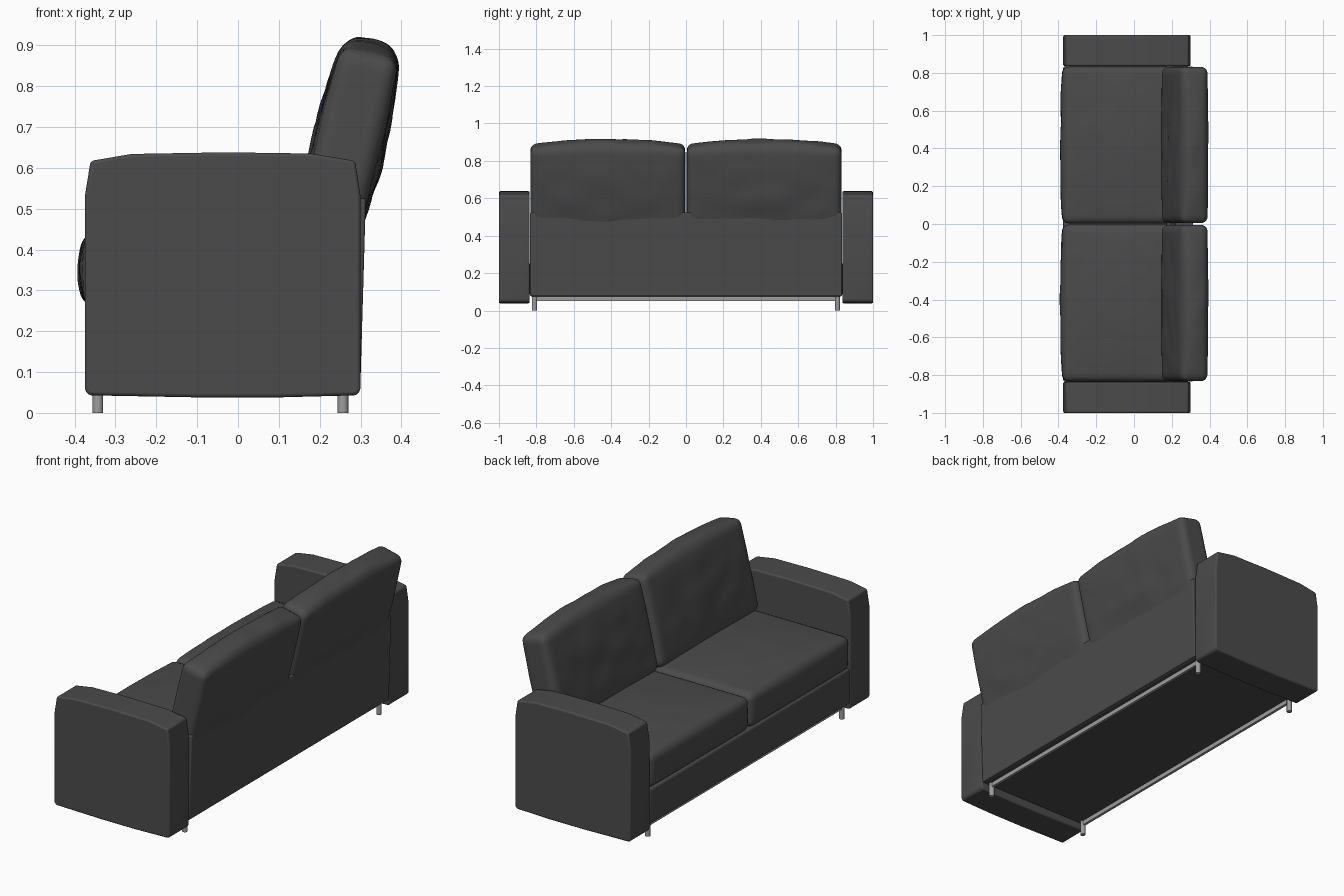
import bpy, bmesh, math
from mathutils import Vector, Matrix, noise

if "Cube" in bpy.data.objects:
    bpy.data.objects.remove(bpy.data.objects["Cube"])


def material(name, rgb):
    m = bpy.data.materials.new(name)
    m.diffuse_color = (*rgb, 1)
    m.use_nodes = True
    m.node_tree.nodes["Principled BSDF"].inputs["Base Color"].default_value = m.diffuse_color
    return m


leather = material("dark grey leather", (0.07, 0.07, 0.07))
steel = material("brushed steel", (0.34, 0.34, 0.34))


def finish(name, bm, mat, bevel=0.0, angle=40):
    bmesh.ops.recalc_face_normals(bm, faces=bm.faces)
    me = bpy.data.meshes.new(name)
    bm.to_mesh(me)
    bm.free()
    ob = bpy.data.objects.new(name, me)
    bpy.context.collection.objects.link(ob)
    me.materials.append(mat)
    if bevel:
        b = ob.modifiers.new("soft edges", 'BEVEL')
        b.width, b.segments, b.limit_method = bevel, 3, 'ANGLE'
        b.angle_limit = math.radians(35)
    bpy.ops.object.select_all(action='DESELECT')
    ob.select_set(True)
    bpy.context.view_layer.objects.active = ob
    bpy.ops.object.shade_smooth_by_angle(angle=math.radians(angle))
    return ob


def extrude_profile(name, pts, y0, y1, mat, bevel):
    """Extrude an x-z outline along y."""
    bm = bmesh.new()
    face = bm.faces.new([bm.verts.new((x, y0, z)) for x, z in pts])
    new = bmesh.ops.extrude_face_region(bm, geom=[face])["geom"]
    bmesh.ops.translate(bm, vec=(0, y1 - y0, 0),
                        verts=[v for v in new if isinstance(v, bmesh.types.BMVert)])
    return finish(name, bm, mat, bevel)


def box(name, lo, hi, mat, bevel=0.0):
    return extrude_profile(name, [(lo[0], lo[2]), (hi[0], lo[2]), (hi[0], hi[2]), (lo[0], hi[2])],
                           lo[1], hi[1], mat, bevel)


def cushion(name, centre, half, radius, bulge, tilt=0.0, wrinkle=0.004):
    """Rounded box with puffed faces; bulge = (-x, +x, +z)."""
    bm = bmesh.new()
    bmesh.ops.create_cube(bm, size=2)
    bmesh.ops.subdivide_edges(bm, edges=bm.edges[:], cuts=25, use_grid_fill=True)
    rot = Matrix.Rotation(tilt, 3, 'Y')
    for v in bm.verts:
        s = [math.sin(c * math.pi / 2) for c in v.co]
        p = Vector([c * h for c, h in zip(s, half)])
        q = Vector([max(-(h - radius), min(h - radius, c)) for c, h in zip(p, half)])
        p = q + (p - q).normalized() * radius
        u = [c / h for c, h in zip(p, half)]
        n = noise.noise((p + Vector(centre)) * 9) * wrinkle
        side = (1 - u[1] ** 2) ** 0.5 * (1 - u[2] ** 2) if abs(u[1]) < 1 else 0
        p.x += side * ((bulge[1] + n) * max(u[0], 0) - (bulge[0] + n) * max(-u[0], 0))
        top = (1 - u[1] ** 2) * (1 - 0.6 * u[0] ** 2)
        p.z += (bulge[2] + n) * top * max(u[2], 0)
        v.co = rot @ p + Vector(centre)
    return finish(name, bm, leather, angle=60)


# Base frame and back panel
box("base_frame", (-0.375, -0.836, 0.075), (0.295, 0.836, 0.262), leather, 0.012)
extrude_profile("back_panel", [(0.18, 0.078), (0.300, 0.078), (0.313, 0.525), (0.22, 0.525)],
                -0.834, 0.834, leather, 0.006)

# Arms, seat cushions and back cushions for each half
arm = [(-0.365, 0.043), (-0.1, 0.038), (0.1, 0.038), (0.29, 0.043), (0.300, 0.055),
       (0.300, 0.53), (0.287, 0.617), (0.18, 0.635), (-0.03, 0.638), (-0.26, 0.634),
       (-0.361, 0.617), (-0.375, 0.53), (-0.375, 0.055)]
for s, side in ((-1, "right"), (1, "left")):
    extrude_profile(side + "_arm", arm, *sorted((s * 0.836, s * 1.0)), leather, 0.014)
    cushion(side + "_seat_cushion", (-0.085, s * 0.418, 0.346), (0.29, 0.415, 0.088),
            0.032, (0.016, 0.0, 0.026))
    cushion(side + "_back_cushion", (0.268, s * 0.418, 0.65), (0.073, 0.414, 0.236),
            0.034, (0.014, 0.016, 0.036), tilt=math.radians(13.5), wrinkle=0.01)

# Steel feet and the rails joining them
for x, end in ((-0.343, "front"), (0.257, "back")):
    for y, side in ((-0.81, "right"), (0.81, "left")):
        bm = bmesh.new()
        bmesh.ops.create_cone(bm, cap_ends=True, segments=16, radius1=0.013, radius2=0.013,
                              depth=0.08, matrix=Matrix.Translation((x, y, 0.04)))
        finish(f"{end}_{side}_foot", bm, steel)
    box(end + "_rail", (x - 0.007, -0.81, 0.052), (x + 0.007, 0.81, 0.078), steel)
